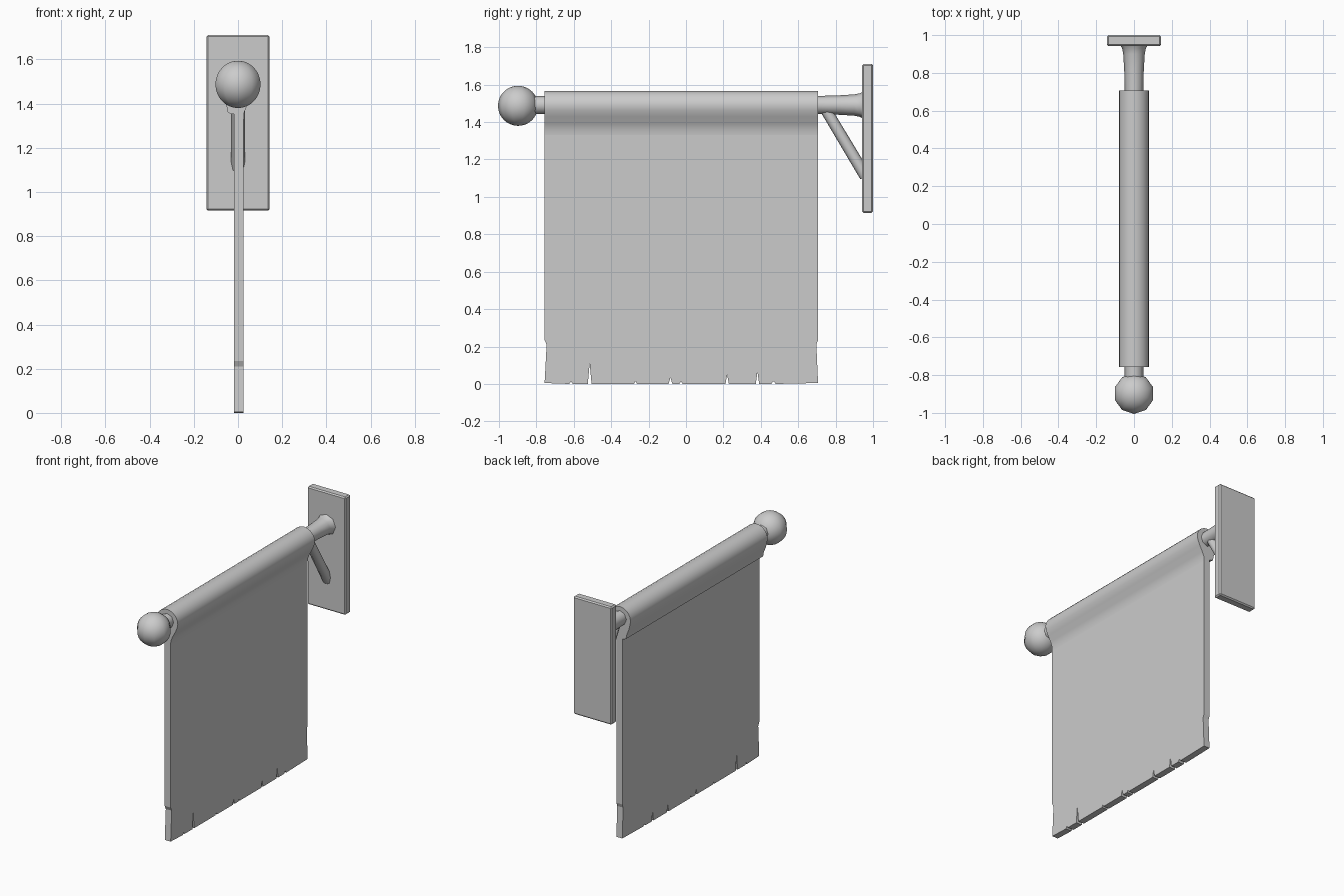
import bpy, bmesh, math
from mathutils import Vector, Matrix

if "Cube" in bpy.data.objects:
    bpy.data.objects.remove(bpy.data.objects["Cube"])

grey = bpy.data.materials.new("plain grey")
grey.diffuse_color = (0.6, 0.6, 0.6, 1)
grey.use_nodes = True
grey.node_tree.nodes["Principled BSDF"].inputs["Base Color"].default_value = grey.diffuse_color
POLE_Z = 1.487


def finish(name, bm, smooth=None, bevel=0):
    bmesh.ops.recalc_face_normals(bm, faces=bm.faces)
    me = bpy.data.meshes.new(name)
    bm.to_mesh(me)
    bm.free()
    me.materials.append(grey)
    ob = bpy.data.objects.new(name, me)
    bpy.context.collection.objects.link(ob)
    if bevel:
        mod = ob.modifiers.new("soft edges", 'BEVEL')
        mod.width, mod.segments = bevel, 1
    if smooth:
        bpy.ops.object.select_all(action='DESELECT')
        ob.select_set(True)
        bpy.context.view_layer.objects.active = ob
        bpy.ops.object.shade_smooth_by_angle(angle=math.radians(smooth))
    return ob


def extrude(name, points, direction, **kw):
    """Closed outline pushed along a direction."""
    bm = bmesh.new()
    face = bm.faces.new([bm.verts.new(p) for p in points])
    geo = bmesh.ops.extrude_face_region(bm, geom=[face], use_keep_orig=True)
    moved = [v for v in geo["geom"] if isinstance(v, bmesh.types.BMVert)]
    bmesh.ops.translate(bm, verts=moved, vec=direction)
    return finish(name, bm, **kw)


def tube(name, rings, sides=8, **kw):
    """Lofted rings of (centre, radius) along a straight line."""
    axis = Vector(rings[-1][0]) - Vector(rings[0][0])
    side = Vector((1, 0, 0))
    up = axis.cross(side).normalized()
    bm = bmesh.new()
    loops = []
    for c, r in rings:
        loops.append([bm.verts.new(Vector(c) + r * (side * math.cos(a) + up * math.sin(a)))
                      for a in (2 * math.pi * i / sides for i in range(sides))])
    for a, b in zip(loops, loops[1:]):
        for i in range(sides):
            j = (i + 1) % sides
            bm.faces.new((a[i], a[j], b[j], b[i]))
    bm.faces.new(loops[0])
    bm.faces.new(loops[-1])
    return finish(name, bm, **kw)


# Wall plate
bm = bmesh.new()
bmesh.ops.create_cube(bm, size=1, matrix=Matrix.Translation((0, 0.971, 1.313))
                      @ Matrix.Diagonal((0.286, 0.058, 0.796, 1)))
finish("wall_plate", bm, bevel=0.008)

# Pole, flaring where it meets the plate
tube("pole", [((0, y, POLE_Z + 0.004), r) for y, r in
              ((-0.85, 0.049), (0.72, 0.049), (0.82, 0.052), (0.9, 0.057),
               (0.93, 0.063), (0.95, 0.074))], smooth=50)

# Diagonal brace under the pole
tube("brace", [((0, 0.742, 1.475), 0.03), ((0, 0.96, 1.11), 0.032)], smooth=50)

# Ball on the pole end
bm = bmesh.new()
bmesh.ops.create_uvsphere(bm, u_segments=10, v_segments=24, radius=0.107,
                          matrix=Matrix.Translation((0, -0.898, POLE_Z)))
finish("ball_finial", bm, smooth=50)

# Hanging cloth with torn lower edge: (position, half width, height) of tears
tears = ((-0.615, 0.009, 0.015), (-0.515, 0.01, 0.11), (-0.27, 0.008, 0.015),
         (-0.083, 0.01, 0.035), (-0.027, 0.008, 0.015), (0.22, 0.009, 0.05),
         (0.382, 0.009, 0.065), (0.468, 0.012, 0.015))
edge = [(-0.757, 1.34), (-0.757, 0.235), (-0.745, 0.21), (-0.756, 0.005)]
for y, w, h in tears:
    edge += [(y - w, 0), (y, h), (y + w, 0)]
edge += [(0.706, 0.005), (0.697, 0.21), (0.706, 0.235), (0.706, 1.34)]
extrude("cloth", [(-0.018, y, z) for y, z in edge], (0.044, 0, 0))

# Cloth loop folded over the pole, its flap ending on the left side
loop = [(0.026, 1.33), (0.028, 1.36), (0.04, 1.39), (0.062, 1.43), (0.075, 1.46)]
loop += [(0.08 * math.cos(a), POLE_Z + 0.08 * math.sin(a))
         for a in (math.pi * i / 10 for i in range(11))]
loop += [(-0.075, 1.46), (-0.066, 1.425), (-0.052, 1.39), (-0.046, 1.36),
         (-0.03, 1.353), (-0.018, 1.353), (-0.018, 1.33)]
extrude("cloth_loop", [(x, -0.757, z) for x, z in loop], (0, 1.463, 0), smooth=40)
